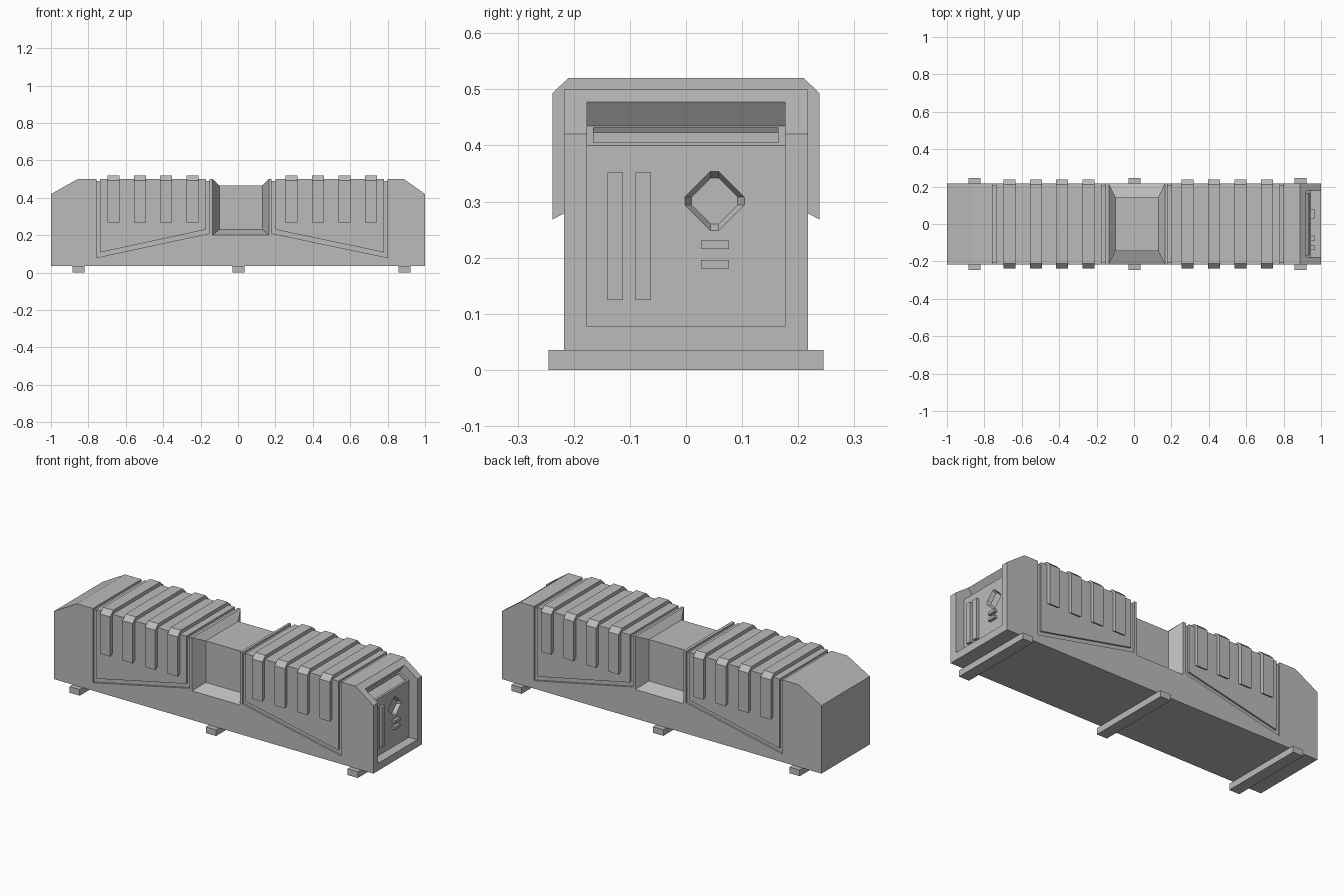
import bpy, bmesh, math

cube = bpy.data.objects.get("Cube")
if cube:
    bpy.data.objects.remove(cube, do_unlink=True)

GREY = (0.5, 0.5, 0.5, 1)
mat = bpy.data.materials.new("plain_grey")
mat.use_nodes = True
mat.diffuse_color = GREY
mat.node_tree.nodes["Principled BSDF"].inputs["Base Color"].default_value = GREY


def loft(name, sections):
    """Skin matching rings of 3D points and cap both ends."""
    bm = bmesh.new()
    rings = [[bm.verts.new(p) for p in s] for s in sections]
    for a, b in zip(rings, rings[1:]):
        for i in range(len(a)):
            j = (i + 1) % len(a)
            bm.faces.new((a[i], a[j], b[j], b[i]))
    bm.faces.new(rings[0])
    bm.faces.new(rings[-1][::-1])
    bmesh.ops.remove_doubles(bm, verts=bm.verts[:], dist=0.0001)
    bmesh.ops.dissolve_limit(bm, angle_limit=math.radians(0.5),
                             verts=bm.verts[:], edges=bm.edges[:])
    bmesh.ops.recalc_face_normals(bm, faces=bm.faces[:])
    mesh = bpy.data.meshes.new(name)
    bm.to_mesh(mesh)
    bm.free()
    mesh.materials.append(mat)
    obj = bpy.data.objects.new(name, mesh)
    bpy.context.scene.collection.objects.link(obj)
    return obj


def along_y(name, pts, y0, y1):
    return loft(name, [[(x, y, z) for x, z in pts] for y in (y0, y1)])


def along_x(name, pts, x0, x1):
    return loft(name, [[(x, y, z) for y, z in pts] for x in (x0, x1)])


def box(name, x0, x1, y0, y1, z0, z1):
    return along_x(name, [(y0, z0), (y1, z0), (y1, z1), (y0, z1)], x0, x1)


def cut(target, cutter):
    """Subtract the cutter, bake the result and remove the cutter."""
    mod = target.modifiers.new("cut", "BOOLEAN")
    mod.operation, mod.solver, mod.object = "DIFFERENCE", "EXACT", cutter
    cutter.hide_render = True
    deps = bpy.context.evaluated_depsgraph_get()
    mesh = bpy.data.meshes.new_from_object(target.evaluated_get(deps))
    target.modifiers.clear()
    target.data = mesh
    bpy.data.objects.remove(cutter, do_unlink=True)


W, BASE, TOP = 0.217, 0.035, 0.50


def section(x, top, y=W, floor=0.2):
    half = [(W, BASE), (W, 0.2), (y, floor), (y, top)]
    ring = half + [(-a, b) for a, b in reversed(half)]
    return [(x, a, b) for a, b in ring]


# Main body with sloped ends and a tapered waist recess
body = loft("body", [
    section(-1, 0.42), section(-0.858, TOP), section(-0.135, TOP),
    section(-0.10, 0.465, 0.145, 0.23), section(0.13, 0.465, 0.145, 0.23),
    section(0.165, TOP), section(0.888, TOP), section(1, 0.42)])

# Shallow grooves framing each side panel and running over the top
for far, near, s in ((-0.757, -0.152, 1), (0.80, 0.18, -1)):
    t = 0.02 * s
    groove = along_y("groove_cutter", [
        (far, 0.6), (far, 0.08), (near, 0.21), (near, 0.6),
        (near - t, 0.6), (near - t, 0.23), (far + t, 0.108), (far + t, 0.6)],
        -0.3, 0.3)
    cut(groove, box("groove_core", -0.95, 0.95, -0.207, 0.207, 0, 0.49))
    cut(body, groove)

# Recessed control panel at the +x end, following the sloped corner
cut(body, along_y("panel_cutter", [
    (1.1, 0.077), (0.947, 0.077), (0.947, 0.40), (0.889, 0.435),
    (0.92, 0.478), (0.951, 0.521), (1.1, 0.521)], -0.176, 0.176))
cut(body, along_y("slot_cutter", [
    (0.944, 0.4136), (0.899, 0.4406), (0.889, 0.4234), (0.934, 0.3964)],
    -0.165, 0.164))


# Diamond socket with clipped corners
def diamond(x, r):
    c = 0.007
    pts = [(-c, r), (c, r), (r, c), (r, -c), (c, -r), (-c, -r), (-r, -c), (-r, c)]
    return [(x, 0.051 + a, 0.301 + b) for a, b in pts]


cut(body, loft("diamond_cutter", [
    diamond(0.96, 0.053), diamond(0.947, 0.053), diamond(0.927, 0.041)]))

# Raised bars on the control panel
for i, y in enumerate((-0.126, -0.076)):
    box(f"tall_bar_{i + 1}", 0.94, 0.964, y - 0.014, y + 0.014, 0.125, 0.352)
for i, z in enumerate((0.188, 0.223)):
    box(f"small_bar_{i + 1}", 0.94, 0.964, 0.027, 0.077, z - 0.0075, z + 0.0075)

# Ribs wrapped over the top and sides, four on each panel
half = [(W, 0.279), (0.238, 0.268), (0.238, 0.493), (0.21, 0.52)]
inner = [(-0.205, 0.279), (-0.205, 0.485), (0.205, 0.485), (0.205, 0.279)]
rib = half + [(-y, z) for y, z in reversed(half)] + inner
for side, start in (("right", -0.666), ("left", 0.287)):
    for i in range(4):
        x = start + 0.141 * i
        along_x(f"{side}_rib_{i + 1}", rib, x - 0.032, x + 0.032)

# Cross feet under the body
for i, x in enumerate((-0.852, 0.002, 0.89)):
    box(f"foot_{i + 1}", x - 0.032, x + 0.032, -0.245, 0.245, 0, BASE)
